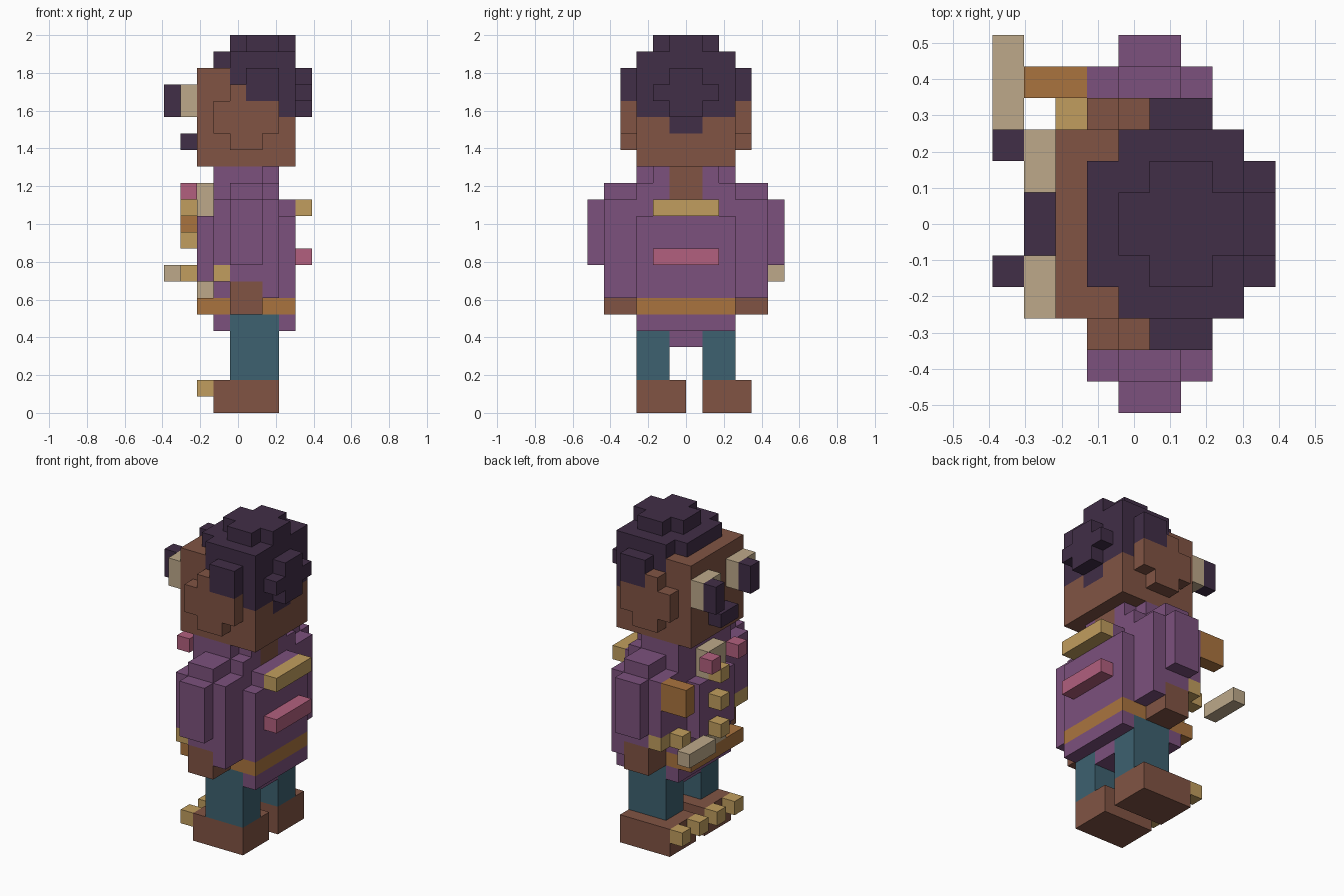
import bpy
import bmesh
from mathutils import Vector

default_cube = bpy.data.objects.get("Cube")
if default_cube:
    bpy.data.objects.remove(default_cube, do_unlink=True)

UNIT = 2 / 23            # edge length of one block
WIDE, DEEP = 9, 12       # block counts along x and y


def make_material(name, hex_code):
    def linear(c):
        return c / 12.92 if c <= 0.04045 else ((c + 0.055) / 1.055) ** 2.4
    rgb = [linear(int(hex_code[i:i + 2], 16) / 255) for i in (0, 2, 4)]
    mat = bpy.data.materials.new(name)
    mat.use_nodes = True
    mat.diffuse_color = (*rgb, 1)
    shader = next(n for n in mat.node_tree.nodes if n.type == "BSDF_PRINCIPLED")
    shader.inputs["Base Color"].default_value = (*rgb, 1)
    shader.inputs["Roughness"].default_value = 0.9
    return mat


purple = make_material("purple cloth", "7c517d")
brown = make_material("brown skin", "815444")
dark = make_material("dark hair", "412e47")
teal = make_material("teal trousers", "3d6170")
orange = make_material("orange leather", "aa743f")
gold = make_material("gold trim", "c19e5e")
beige = make_material("pale beige", "bda98a")
pink = make_material("pink trim", "b2607e")

cells = {}      # block position -> part name
colours = {}    # part name -> material


def box(part, colour, x, y, z, mirror=False):
    """Fill a range of blocks; mirror repeats it on the other side of y."""
    colours[part] = colour
    for i in range(*x):
        for j in range(*y):
            for k in range(*z):
                cells[i, j, k] = part
                if mirror:
                    cells[i, DEEP - 1 - j, k] = part


# Coat body: core, front belly, back panel, tail and collar
box("coat", purple, (3, 8), (3, 9), (5, 12))
box("coat", purple, (2, 3), (4, 8), (8, 12))
box("coat", purple, (3, 7), (3, 9), (12, 14))
box("coat", purple, (7, 8), (4, 8), (12, 13))
box("coat", purple, (3, 6), (3, 9), (14, 15))
box("coat", purple, (6, 7), (4, 8), (14, 15))
box("coat", purple, (4, 7), (5, 7), (4, 5))
box("belt", orange, (2, 8), (3, 9), (6, 7))
box("buckle", beige, (2, 3), (5, 7), (7, 8))
box("shirt_front", beige, (2, 3), (5, 7), (12, 14))
box("collar_tips", pink, (1, 2), (4, 5), (13, 14), mirror=True)
for height in (8, 10, 12):
    box("buttons", gold, (1, 2), (6, 7), (height, height + 1))

# Stripes on the back
box("back_gold_stripe", gold, (8, 9), (4, 8), (12, 13))
box("back_pink_stripe", pink, (8, 9), (4, 8), (9, 10))

# Legs, feet and toes
box("legs", teal, (4, 7), (3, 5), (2, 6), mirror=True)
box("right_foot", brown, (3, 7), (3, 6), (0, 2))
box("left_foot", brown, (3, 7), (7, 10), (0, 2))
for side in (3, 5, 7, 9):
    box("toes", gold, (2, 3), (side, side + 1), (1, 2))

# Sleeves, cuffs and hands
box("sleeves", purple, (3, 7), (1, 3), (9, 13), mirror=True)
box("sleeves", purple, (4, 6), (1, 3), (13, 14), mirror=True)
box("sleeves", purple, (4, 6), (0, 1), (9, 13), mirror=True)
box("sleeves", purple, (4, 7), (1, 3), (8, 9), mirror=True)
box("sleeves", purple, (6, 7), (1, 3), (7, 8), mirror=True)
box("hands", brown, (4, 6), (1, 3), (6, 8), mirror=True)
box("cuffs", gold, (3, 4), (1, 3), (8, 9), mirror=True)

# Things held at the left side
box("held_pouch", orange, (1, 3), (10, 11), (11, 13))
box("held_clasp", gold, (2, 3), (9, 10), (8, 9))
box("held_stick", beige, (0, 1), (9, 12), (8, 9))

# Neck, head and cheeks
box("neck", brown, (4, 7), (5, 7), (13, 15))
box("head", brown, (2, 8), (3, 9), (15, 21))
box("head", brown, (3, 7), (2, 3), (17, 19), mirror=True)
box("head", brown, (4, 6), (2, 3), (16, 17), mirror=True)
box("head", brown, (4, 5), (2, 3), (19, 20), mirror=True)

# Hair: sides, back, nape and stepped crown
box("hair", dark, (4, 8), (3, 9), (20, 21))
box("hair", dark, (5, 8), (3, 9), (19, 20))
box("hair", dark, (5, 7), (2, 3), (19, 21), mirror=True)
box("hair", dark, (7, 8), (3, 9), (18, 19))
box("hair", dark, (7, 8), (5, 7), (17, 18))
box("hair", dark, (8, 9), (4, 8), (19, 20))
box("hair", dark, (8, 9), (5, 7), (18, 21))
box("hair", dark, (4, 8), (3, 9), (21, 22))
box("hair", dark, (3, 4), (4, 8), (21, 22))
box("hair", dark, (5, 7), (4, 8), (22, 23))
box("hair", dark, (4, 8), (5, 7), (22, 23))

# Face
box("eyes", beige, (1, 2), (3, 5), (18, 20), mirror=True)
for side in (4, 8):
    box("pupils", dark, (0, 1), (side, side + 1), (18, 20))
box("mouth", dark, (1, 2), (5, 7), (16, 17))


def build_part(part):
    """Turn the blocks of one part into a mesh of its exposed faces."""
    bm = bmesh.new()
    for cell in [c for c, name in cells.items() if name == part]:
        centre = Vector(cell) + Vector((0.5, 0.5, 0.5))
        for axis in range(3):
            for sign in (-1, 1):
                normal = Vector((0, 0, 0))
                normal[axis] = sign
                if tuple(int(a + b) for a, b in zip(cell, normal)) in cells:
                    continue
                u = Vector((0, 0, 0))
                u[(axis + 1) % 3] = 0.5
                v = normal.cross(u)
                corners = [centre + normal / 2 + d for d in (-u - v, u - v, u + v, v - u)]
                bm.faces.new([bm.verts.new(
                    Vector((p.x - WIDE / 2, p.y - DEEP / 2, p.z)) * UNIT) for p in corners])
    bmesh.ops.remove_doubles(bm, verts=bm.verts, dist=UNIT / 100)
    bmesh.ops.dissolve_limit(bm, angle_limit=0.02, verts=bm.verts, edges=bm.edges)
    mesh = bpy.data.meshes.new(part)
    bm.to_mesh(mesh)
    bm.free()
    mesh.materials.append(colours[part])
    bpy.context.collection.objects.link(bpy.data.objects.new(part, mesh))


for part_name in colours:
    build_part(part_name)
